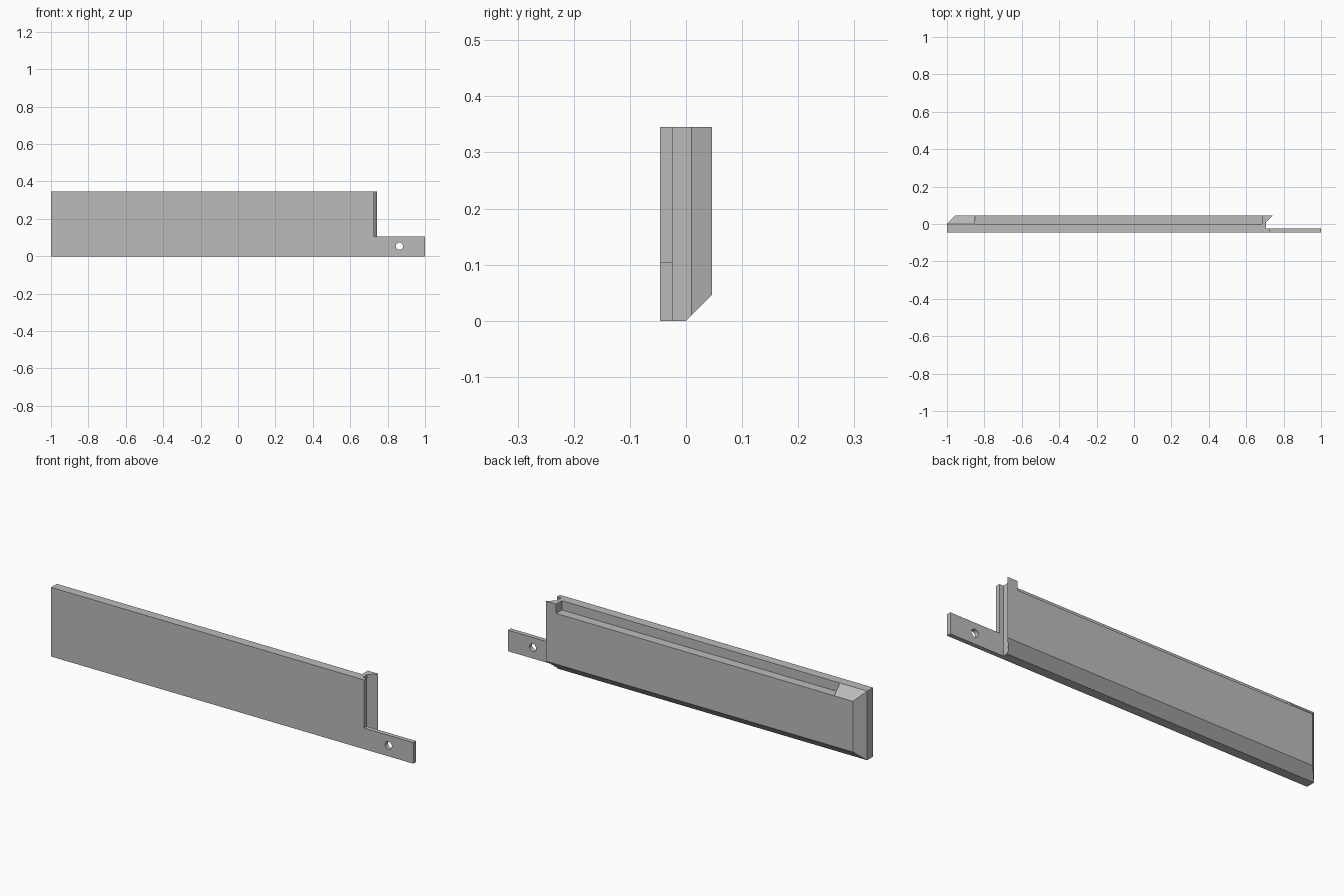
import bpy
import bmesh
import math
from mathutils import Vector

cube = bpy.data.objects.get("Cube")
if cube:
    bpy.data.objects.remove(cube, do_unlink=True)

HALF = 0.046        # half thickness, also the chamfer size
HEIGHT = 0.345
TAB_BACK = -0.024   # rear face of the tab
RAMP_END = -0.85    # where the top chamfer meets the ledge

grey = bpy.data.materials.new("plain grey")
grey.use_nodes = True
grey.diffuse_color = (0.5, 0.5, 0.5, 1)
grey.node_tree.nodes["Principled BSDF"].inputs["Base Color"].default_value = grey.diffuse_color


def prism(name, points, depth):
    """Extrude a closed loop of 3D points along a depth vector."""
    bm = bmesh.new()
    face = bm.faces.new([bm.verts.new(p) for p in points])
    extruded = bmesh.ops.extrude_face_region(bm, geom=[face])["geom"]
    verts = [v for v in extruded if isinstance(v, bmesh.types.BMVert)]
    bmesh.ops.translate(bm, verts=verts, vec=Vector(depth))
    bmesh.ops.recalc_face_normals(bm, faces=bm.faces)
    mesh = bpy.data.meshes.new(name)
    bm.to_mesh(mesh)
    bm.free()
    mesh.materials.append(grey)
    obj = bpy.data.objects.new(name, mesh)
    bpy.context.collection.objects.link(obj)
    return obj


def box(name, x0, x1, y0, y1, z0, z1):
    base = [(x0, y0, z0), (x1, y0, z0), (x1, y1, z0), (x0, y1, z0)]
    return prism(name, base, (0, 0, z1 - z0))


def cut(target, cutter):
    """Subtract the cutter and remove it."""
    mod = target.modifiers.new(cutter.name, "BOOLEAN")
    mod.operation = "DIFFERENCE"
    mod.solver = "EXACT"
    mod.object = cutter
    bpy.context.view_layer.objects.active = target
    bpy.ops.object.modifier_apply(modifier=mod.name)
    bpy.data.objects.remove(cutter, do_unlink=True)


# Panel plan: chamfered end, tab, and undercut flange
plan = [(-1, -HALF), (1, -HALF), (1, TAB_BACK), (0.706, TAB_BACK),
        (0.706, 0.01), (0.742, HALF), (HALF - 1, HALF), (-1, 0)]
panel = prism("panel", [(x, y, 0) for x, y in plan], (0, 0, HEIGHT))

# Clear the space above the tab
cut(panel, box("tab_clearance", 0.728, 1.1, -0.1, -0.01, 0.105, 0.5))

# Rear bottom chamfer along the full length
cut(panel, prism("bottom_chamfer",
                 [(-1.1, -0.05, -0.05), (-1.1, 0.1, 0.1), (-1.1, 0.1, -0.05)],
                 (2.2, 0, 0)))

# Rear top ledge and the chamfer at its end
cut(panel, box("ledge_cut", RAMP_END, 0.685, 0, 0.1, HEIGHT - HALF, 0.5))
cut(panel, prism("top_chamfer",
                 [(-1.1, -0.05, HEIGHT + 0.05), (-1.1, 0.1, HEIGHT - 0.1),
                  (-1.1, 0.1, HEIGHT + 0.05)],
                 (RAMP_END + 1.1, 0, 0)))

# Screw hole through the tab
angles = [math.tau * i / 32 for i in range(32)]
ring = [(0.863 + 0.019 * math.cos(a), -0.1, 0.054 + 0.019 * math.sin(a)) for a in angles]
cut(panel, prism("tab_hole", ring, (0, 0.15, 0)))
